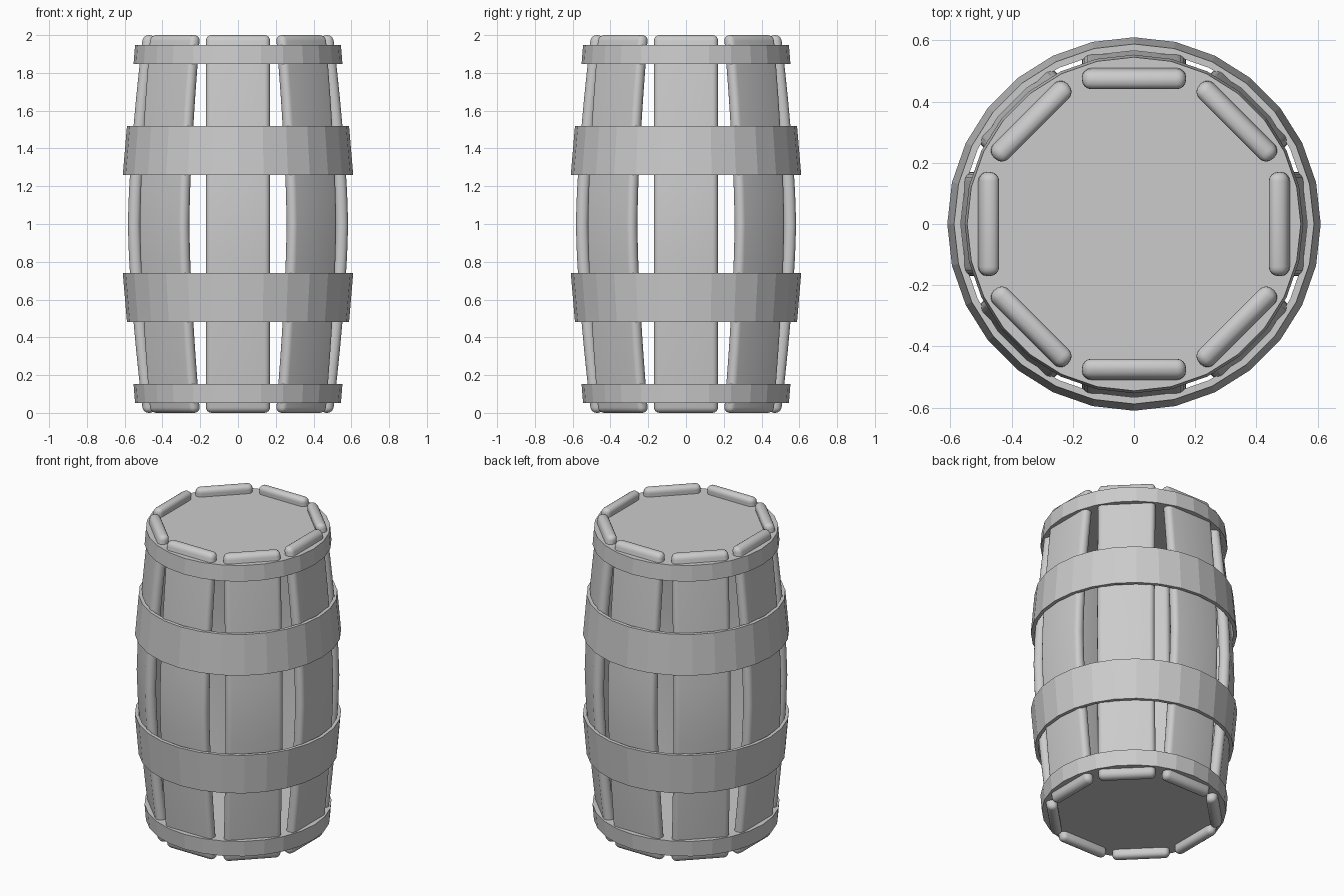
import bpy, bmesh, math
from mathutils import Matrix

if "Cube" in bpy.data.objects:
    bpy.data.objects.remove(bpy.data.objects["Cube"])

SIDES = 28


def finish(name, bm):
    bmesh.ops.recalc_face_normals(bm, faces=bm.faces)
    me = bpy.data.meshes.new(name)
    bm.to_mesh(me)
    bm.free()
    ob = bpy.data.objects.new(name, me)
    bpy.context.collection.objects.link(ob)
    return ob


def circle(bm, r, z):
    return [bm.verts.new((r * math.cos(2 * math.pi * i / SIDES),
                          r * math.sin(2 * math.pi * i / SIDES), z))
            for i in range(SIDES)]


def bridge(bm, a, b):
    for i in range(SIDES):
        j = (i + 1) % SIDES
        bm.faces.new((a[i], a[j], b[j], b[i]))


# tapered open metal band
def band(name, r0, z0, r1, z1, thick):
    bm = bmesh.new()
    loops = [circle(bm, r0, z0), circle(bm, r1, z1),
             circle(bm, r1 - thick, z1), circle(bm, r0 - thick, z0)]
    for i in range(4):
        bridge(bm, loops[i], loops[(i + 1) % 4])
    finish(name, bm)


# end hoop closed by the barrel head
def head(name, r0, z0, r1, z1):
    bm = bmesh.new()
    a, b = circle(bm, r0, z0), circle(bm, r1, z1)
    bridge(bm, a, b)
    bm.faces.new(a)
    bm.faces.new(b)
    finish(name, bm)


# bulging rounded plank
def stave(i):
    bm = bmesh.new()
    bmesh.ops.create_cube(bm, size=1, matrix=Matrix.Translation((0, 0, 1))
                          @ Matrix.Diagonal((0.34, 0.066, 2, 1)))
    bmesh.ops.bevel(bm, geom=bm.edges[:], offset=0.03, segments=4,
                    profile=0.5, affect='EDGES')
    for k in range(1, 12):
        bmesh.ops.bisect_plane(bm, geom=bm.verts[:] + bm.edges[:] + bm.faces[:],
                               plane_co=(0, 0, k / 6), plane_no=(0, 0, 1))
    for v in bm.verts:
        v.co.y -= 0.55 - 0.08 * abs(v.co.z - 1) ** 1.5
    bm.transform(Matrix.Rotation(i * math.pi / 4, 4, 'Z'))
    ob = finish(f"stave_{i + 1}", bm)
    bpy.ops.object.select_all(action='DESELECT')
    ob.select_set(True)
    bpy.context.view_layer.objects.active = ob
    bpy.ops.object.shade_smooth_by_angle(angle=math.radians(35))


for i in range(8):
    stave(i)

# lower and upper metalwork, mirrored about mid height
for label, f in (("lower", lambda z: z), ("upper", lambda z: 2 - z)):
    head(label + "_head_hoop", 0.545, f(0.052), 0.553, f(0.153))
    band(label + "_wide_band", 0.588, f(0.482), 0.61, f(0.74), 0.022)
